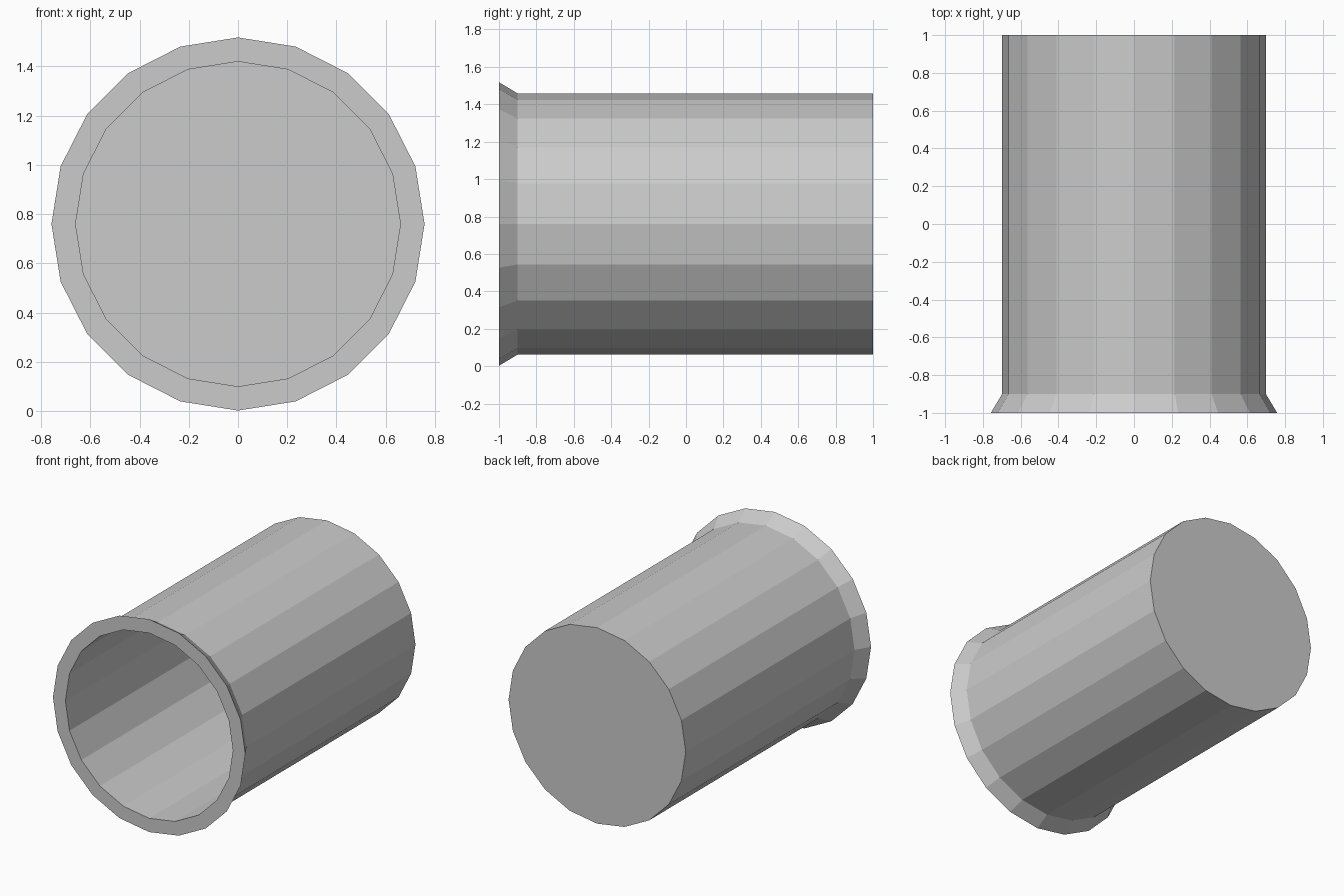
import bpy, bmesh
from math import sin, cos, pi

if "Cube" in bpy.data.objects:
    bpy.data.objects.remove(bpy.data.objects["Cube"])

SIDES = 20
CENTRE_Z = 0.76

# Cup profile (radius, y): outer base, body, flared lip, inner wall, inner floor
profile = [(0.698, 1.0), (0.698, -0.9), (0.758, -1.0), (0.66, -1.0), (0.66, 0.96)]

bm = bmesh.new()
rings = []
for r, y in profile:
    rings.append([bm.verts.new((r * cos(2 * pi * i / SIDES), y,
                                CENTRE_Z + r * sin(2 * pi * i / SIDES)))
                  for i in range(SIDES)])

# Walls between neighbouring rings
for a, b in zip(rings, rings[1:]):
    for i in range(SIDES):
        j = (i + 1) % SIDES
        bm.faces.new((a[i], a[j], b[j], b[i]))

# Flat outer base and inner floor
bm.faces.new(rings[0])
bm.faces.new(rings[-1])
bmesh.ops.recalc_face_normals(bm, faces=bm.faces)

mesh = bpy.data.meshes.new("flared_cup")
bm.to_mesh(mesh)
bm.free()
cup = bpy.data.objects.new("flared_cup", mesh)
bpy.context.collection.objects.link(cup)
